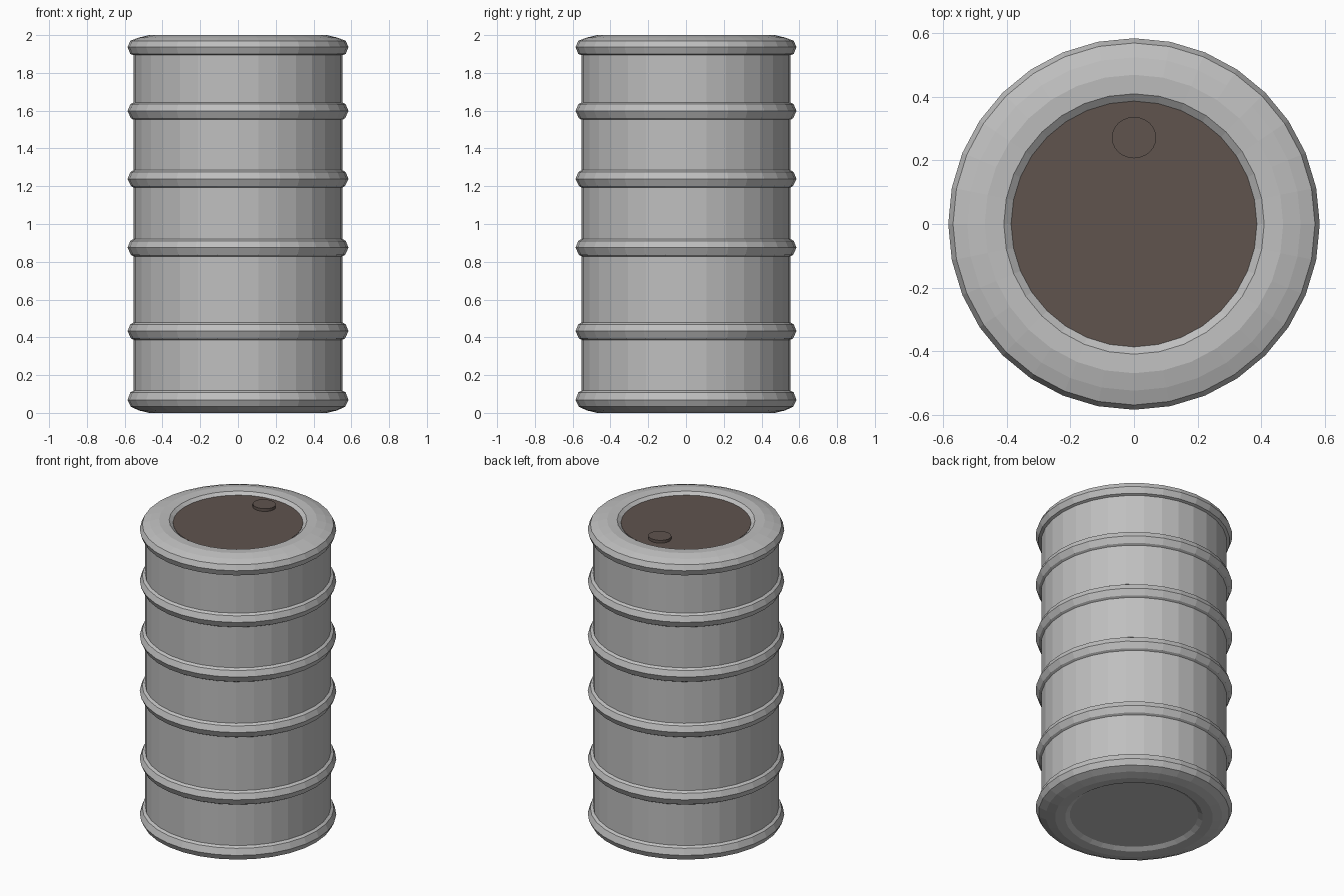
import bpy, bmesh, math

if "Cube" in bpy.data.objects:
    bpy.data.objects.remove(bpy.data.objects["Cube"])

SIDES = 32


def material(name, rgb):
    m = bpy.data.materials.new(name)
    m.diffuse_color = (*rgb, 1)
    m.use_nodes = True
    m.node_tree.nodes["Principled BSDF"].inputs["Base Color"].default_value = m.diffuse_color
    return m


steel = material("grey_steel", (0.52, 0.52, 0.52))
brown = material("dark_brown", (0.115, 0.087, 0.076))


def lathe(name, profile, mat, sides=SIDES, centre=(0, 0), stretch=1.0):
    """Spin (radius, z) points from bottom to top and close both ends."""
    bm = bmesh.new()
    rings = []
    for r, z in profile:
        ring = []
        for i in range(sides):
            a = 2 * math.pi * i / sides
            ring.append(bm.verts.new((centre[0] + r * math.cos(a),
                                      centre[1] + r * stretch * math.sin(a), z)))
        rings.append(ring)
    for low, high in zip(rings, rings[1:]):
        for i in range(sides):
            j = (i + 1) % sides
            bm.faces.new((low[i], low[j], high[j], high[i]))
    bm.faces.new(rings[0][::-1])
    bm.faces.new(rings[-1])
    mesh = bpy.data.meshes.new(name)
    bm.to_mesh(mesh)
    bm.free()
    mesh.materials.append(mat)
    ob = bpy.data.objects.new(name, mesh)
    bpy.context.collection.objects.link(ob)
    return ob


# Drum shell: recessed end, rolled rim, ribbed wall, rolled rim, recessed end
BODY = 0.553
bottom = [(0.382, 0.02), (0.41, 0.003), (0.47, 0.0), (0.525, 0.013),
          (0.568, 0.033), (0.585, 0.068), (0.57, 0.108), (BODY, 0.118)]
top = [(BODY, 1.894), (0.57, 1.9), (0.585, 1.937), (0.57, 1.97),
       (0.525, 1.987), (0.47, 2.0), (0.41, 1.997), (0.382, 1.975)]
wall = []
for z in (0.433, 0.875, 1.239, 1.598):
    wall += [(BODY, z - 0.046), (0.567, z - 0.038), (0.585, z),
             (0.57, z + 0.036), (BODY, z + 0.046)]
lathe("drum_shell", bottom + wall + top, steel)

# Lid panel set just inside the top rim
lathe("lid_panel", [(0.387, 1.976), (0.387, 1.981)], brown)

# Filler cap on the lid
lathe("filler_cap", [(0.07, 1.978), (0.07, 1.999)], brown, 24, (0, 0.272), 0.93)
